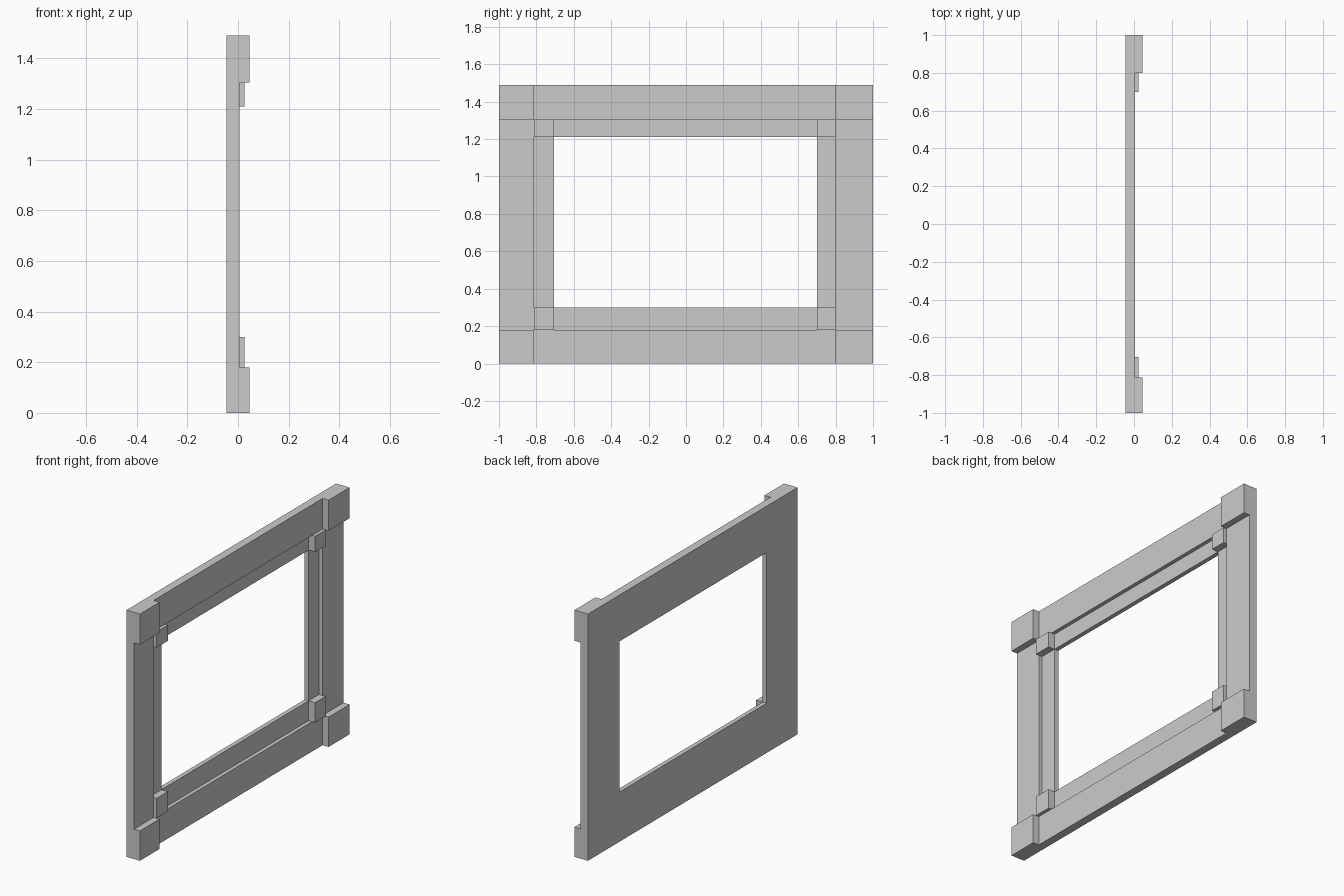
import bpy

if "Cube" in bpy.data.objects:
    bpy.data.objects.remove(bpy.data.objects["Cube"])

BACK = -0.045                 # flat rear plane of the whole frame
OUTER_FACE = 0.005            # front of the wide outer casing
INNER_FACE = -0.018           # front of the recessed inner trim

# Rectangles as (y0, y1, z0, z1)
OUTSIDE = (-1.0, 1.0, 0.0, 1.49)
STEP = (-0.813, 0.80, 0.18, 1.305)
OPENING = (-0.705, 0.70, 0.30, 1.21)


def make_object(name, verts, faces):
    mesh = bpy.data.meshes.new(name)
    mesh.from_pydata(verts, [], faces)
    mesh.update()
    obj = bpy.data.objects.new(name, mesh)
    bpy.context.collection.objects.link(obj)
    return obj


def corners(rect):
    y0, y1, z0, z1 = rect
    return [(y0, z0), (y1, z0), (y1, z1), (y0, z1)]


def ring(name, outer, inner, x0, x1):
    """Rectangular frame: four loops of four points, joined by quads."""
    loops = [(outer, x0), (outer, x1), (inner, x1), (inner, x0)]
    verts = [(x, y, z) for rect, x in loops for y, z in corners(rect)]
    faces = []
    for k in range(4):
        a, b = 4 * k, 4 * ((k + 1) % 4)
        for i in range(4):
            j = (i + 1) % 4
            faces.append((a + i, a + j, b + j, b + i))
    return make_object(name, verts, faces)


def block(name, rect, x0, x1):
    verts = [(x, y, z) for x in (x0, x1) for y, z in corners(rect)]
    faces = [(3, 2, 1, 0), (4, 5, 6, 7)]
    faces += [(i, (i + 1) % 4, (i + 1) % 4 + 4, i + 4) for i in range(4)]
    return make_object(name, verts, faces)


def corner_blocks(name, outer, inner, x0, x1):
    """One block in each corner between two nested rectangles."""
    for side, ya, yb in (("left", outer[0], inner[0]), ("right", inner[1], outer[1])):
        for level, za, zb in (("bottom", outer[2], inner[2]), ("top", inner[3], outer[3])):
            block(f"{name}_{level}_{side}", (ya, yb, za, zb), x0, x1)


# Stepped frame
ring("outer_casing", OUTSIDE, STEP, BACK, OUTER_FACE)
ring("inner_trim", STEP, OPENING, BACK, INNER_FACE)

# Raised corner blocks on both steps
corner_blocks("outer_corner_block", OUTSIDE, STEP, OUTER_FACE, 0.045)
corner_blocks("inner_corner_block", STEP, OPENING, INNER_FACE, 0.025)
